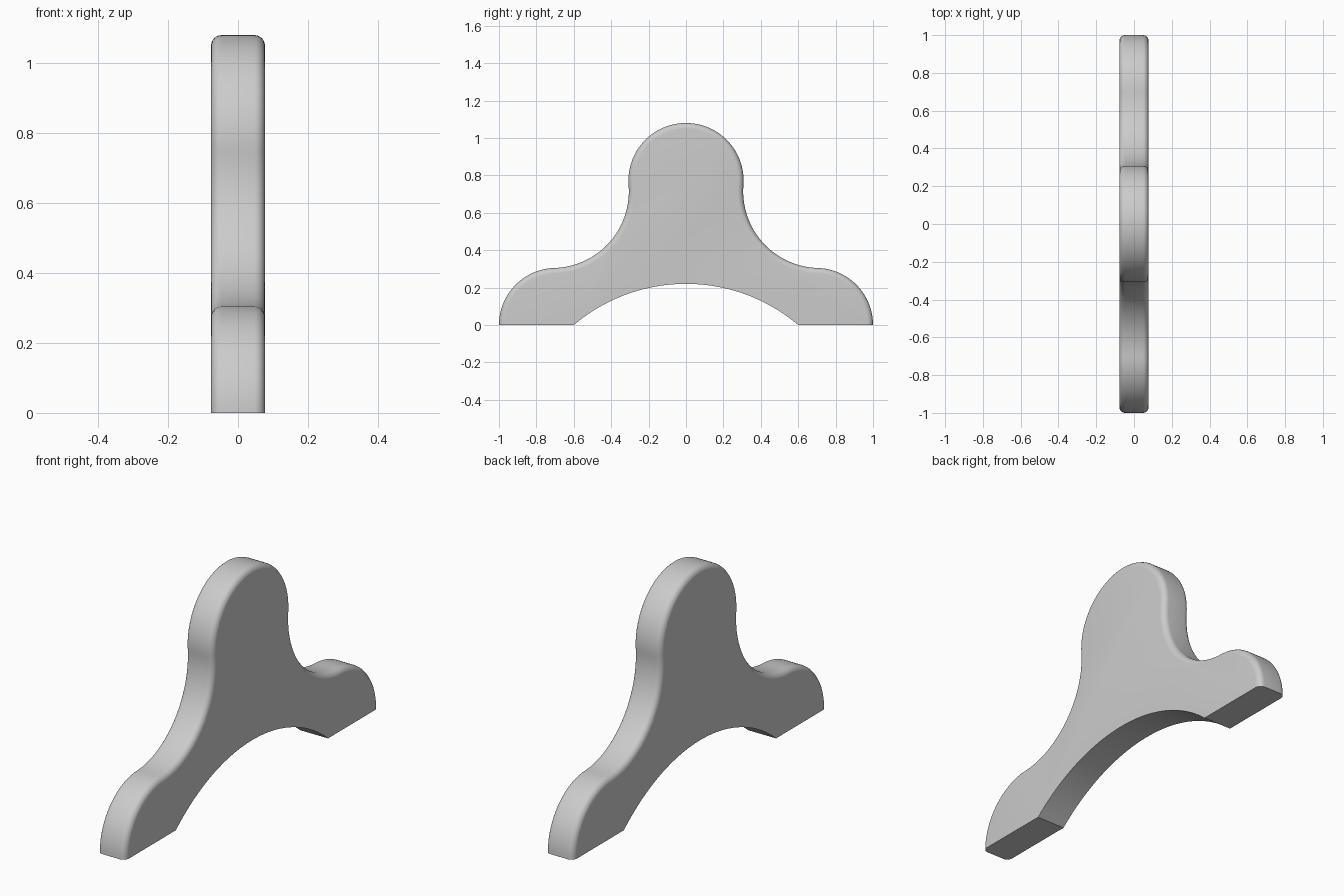
import bpy, bmesh, math

if "Cube" in bpy.data.objects:
    bpy.data.objects.remove(bpy.data.objects["Cube"])

HALF = 0.077      # half thickness
ROUND = 0.03      # rounding of the upper edge
HEAD, HEAD_R = (0.0, 0.772), 0.308
FOOT, FOOT_R = (0.695, 0.0), 0.305


def neck_circle(r):
    """Centre of the circle of radius r touching both the head and the foot."""
    a, b = HEAD_R + r, FOOT_R + r
    dy, dz = FOOT[0] - HEAD[0], FOOT[1] - HEAD[1]
    d = math.hypot(dy, dz)
    s = (a * a - b * b + d * d) / (2 * d)
    h = math.sqrt(a * a - s * s)
    return (HEAD[0] + (s * dy - h * dz) / d, HEAD[1] + (s * dz + h * dy) / d)


NECK_R = 0.41
NECK = neck_circle(NECK_R)


def arc(c, r, a0, a1, n):
    return [(c[0] + r * math.cos(a0 + (a1 - a0) * i / n),
             c[1] + r * math.sin(a0 + (a1 - a0) * i / n)) for i in range(n + 1)]


def direction(p, q):
    return math.atan2(q[1] - p[1], q[0] - p[0])


def outline(d):
    """Closed outline with its upper edge moved inward by d."""
    to_foot, to_head = direction(FOOT, NECK), direction(HEAD, NECK)
    half = arc(FOOT, FOOT_R - d, 0, to_foot, 24)
    half += arc(NECK, NECK_R + d, to_foot - math.pi, to_head - math.pi, 28)[1:] \
        if abs(to_foot - to_head) < math.pi else []
    half += arc(HEAD, HEAD_R - d, to_head, math.pi / 2, 24)[1:]
    upper = half + [(-y, z) for y, z in reversed(half[:-1])]
    # arch under the body
    rise, span = 0.22, 0.60
    r = (span ** 2 + rise ** 2) / (2 * rise)
    a = math.asin(span / r)
    arch = arc((0, rise - r), r, math.pi / 2 + a, math.pi / 2 - a, 40)
    arch[0], arch[-1] = (-span, 0), (span, 0)
    return upper + arch


# stacked outlines from one side to the other, with quarter-round edges
steps = 6
layers = []
for i in range(steps + 1):
    t = math.pi / 2 * i / steps
    layers.append((HALF - ROUND * (1 - math.cos(t)), ROUND * (1 - math.sin(t))))
layers += [(-x, d) for x, d in reversed(layers)]

bm = bmesh.new()
rings = [[bm.verts.new((x, y, z)) for y, z in outline(d)] for x, d in layers]
n = len(rings[0])
for a, b in zip(rings, rings[1:]):
    for i in range(n):
        j = (i + 1) % n
        bm.faces.new((a[i], b[i], b[j], a[j]))
bm.faces.new(rings[0])
bm.faces.new(rings[-1][::-1])
bmesh.ops.remove_doubles(bm, verts=bm.verts, dist=1e-5)
bmesh.ops.recalc_face_normals(bm, faces=bm.faces)

mesh = bpy.data.meshes.new("arched_bracket")
bm.to_mesh(mesh)
bm.free()
bracket = bpy.data.objects.new("arched_bracket", mesh)
bpy.context.collection.objects.link(bracket)

grey = bpy.data.materials.new("light grey")
grey.diffuse_color = (0.6, 0.6, 0.6, 1)
grey.use_nodes = True
grey.node_tree.nodes["Principled BSDF"].inputs["Base Color"].default_value = grey.diffuse_color
mesh.materials.append(grey)

bpy.context.view_layer.objects.active = bracket
bracket.select_set(True)
bpy.ops.object.shade_smooth_by_angle(angle=math.radians(30))
